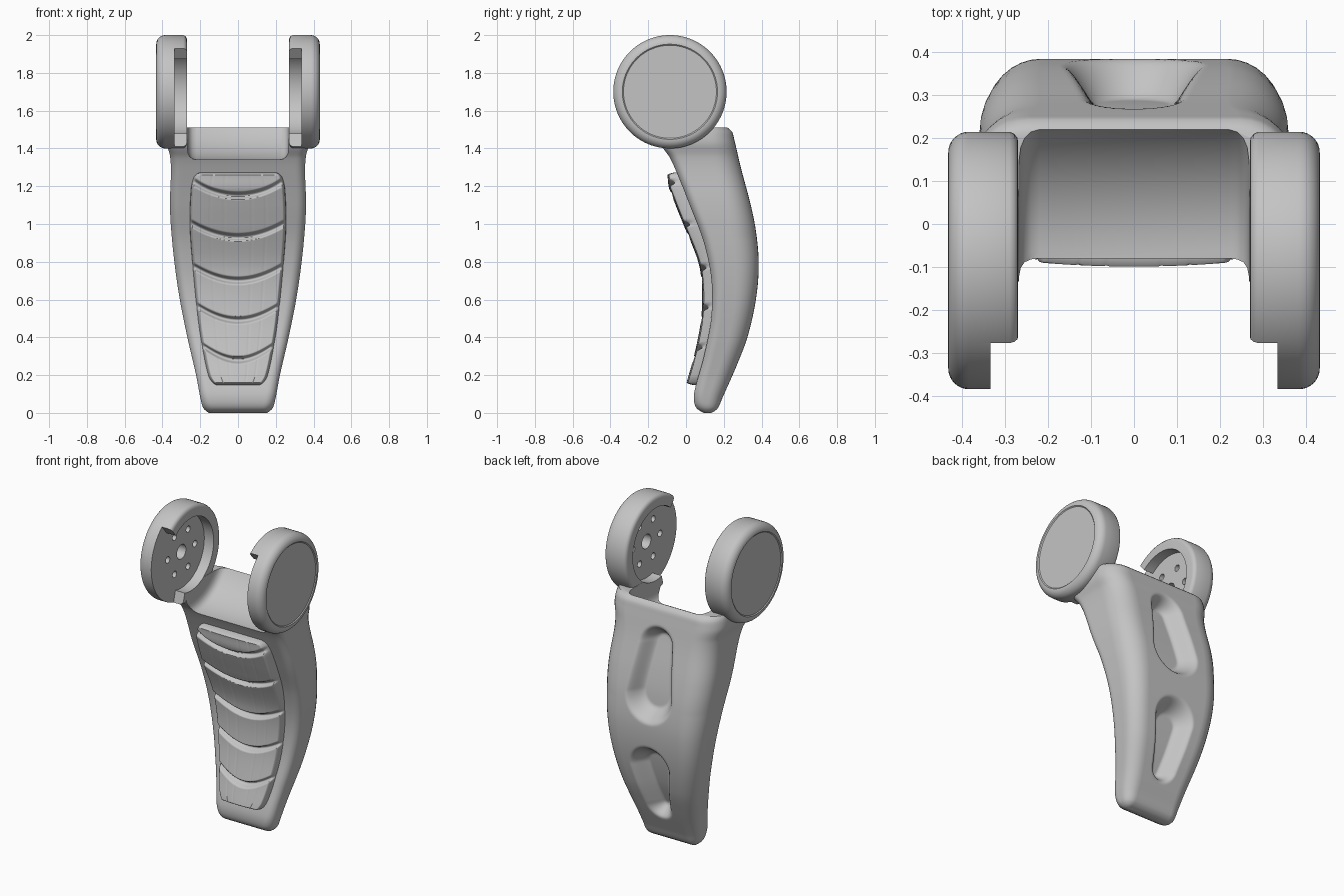
import bpy, bmesh, math

cube = bpy.data.objects.get("Cube")
if cube:
    bpy.data.objects.remove(cube, do_unlink=True)

# One grey for the whole model
GREY = bpy.data.materials.new("satin grey")
GREY.use_nodes = True
GREY.diffuse_color = (.55, .55, .55, 1)
GREY.node_tree.nodes["Principled BSDF"].inputs["Base Color"].default_value = (.55, .55, .55, 1)
AXLE_Y, AXLE_Z = -0.085, 1.70


def smooth(t):
    t = max(0.0, min(1.0, t))
    return t * t * (3 - 2 * t)


def curve(points):
    """Smooth interpolation through (position, value) points."""
    n = len(points)

    def slope(i):
        a, b = points[max(i - 1, 0)], points[min(i + 1, n - 1)]
        return (b[1] - a[1]) / (b[0] - a[0])

    def value(z):
        i = max(0, min(n - 2, sum(p[0] <= z for p in points) - 1))
        (z0, v0), (z1, v1) = points[i], points[i + 1]
        h = z1 - z0
        t = max(0.0, min(1.0, (z - z0) / h))
        s = smooth(t)
        return (v0 * (1 - s) + v1 * s + h * slope(i) * t * (1 - t) ** 2
                - h * slope(i + 1) * t * t * (1 - t))
    return value


def make(name, rows, wrap=False, caps=False):
    """Skin a list of equal rows of points."""
    bm = bmesh.new()
    grid = [[bm.verts.new(p) for p in row] for row in rows]
    n = len(grid[0])
    for a, b in zip(grid, grid[1:]):
        for j in range(n if wrap else n - 1):
            k = (j + 1) % n
            bm.faces.new((a[j], a[k], b[k], b[j]))
    if caps:
        bm.faces.new(grid[0][::-1])
        bm.faces.new(grid[-1])
    if wrap:
        bmesh.ops.recalc_face_normals(bm, faces=bm.faces)
    mesh = bpy.data.meshes.new(name)
    bm.to_mesh(mesh)
    bm.free()
    mesh.materials.append(GREY)
    obj = bpy.data.objects.new(name, mesh)
    bpy.context.collection.objects.link(obj)
    return obj


def lathe(name, profile, y=AXLE_Y, z=AXLE_Z, n=96):
    """Turn (x, radius) points about an axis along x."""
    turn = [2 * math.pi * i / n for i in range(n)]
    return make(name, [[(x, y + r * math.cos(a), z + r * math.sin(a)) for a in turn]
                       for x, r in profile], True, True)


def activate(obj):
    bpy.ops.object.select_all(action='DESELECT')
    obj.select_set(True)
    bpy.context.view_layer.objects.active = obj


def cut(obj, cutter):
    mod = obj.modifiers.new("cut", 'BOOLEAN')
    mod.operation, mod.solver, mod.object = 'DIFFERENCE', 'EXACT', cutter
    activate(obj)
    bpy.ops.object.modifier_apply(modifier=mod.name)


def shade(obj, angle=32):
    activate(obj)
    bpy.ops.object.shade_smooth_by_angle(angle=math.radians(angle))


# Side and front outlines of the handle
front = curve([(0, .095), (.02, .06), (.06, .043), (.12, .046), (.3, .095), (.5, .133), (.7, .135),
               (.9, .095), (1.1, .02), (1.25, -.04), (1.35, -.085), (1.42, -.13), (1.51, -.13)])
back = curve([(0, .135), (.02, .165), (.08, .193), (.25, .268), (.4, .325), (.6, .37), (.78, .385),
              (.95, .372), (1.1, .343), (1.3, .29), (1.45, .255), (1.49, .243), (1.51, .22)])
width = curve([(0, .155), (.02, .18), (.06, .195), (.2, .222), (.4, .268), (.6, .308), (.8, .337),
               (1, .356), (1.12, .36), (1.28, .355), (1.36, .36), (1.43, .378), (1.51, .375)])

# Tapered pockets in the back: lower z, upper z, lower radius, upper radius
POCKETS = [(.98, 1.27, .168, .125), (.26, .53, .095, .145)]


def pocket(x, z):
    d = 0
    for z0, z1, r0, r1 in POCKETS:
        t = max(0, min(1, (z - z0) / (z1 - z0)))
        r = r0 + (r1 - r0) * t
        d += smooth((r - math.hypot(x, z - z0 - (z1 - z0) * t)) / .085)
    return .09 * d


def section(z):
    f, b, w = front(z), back(z), width(z)
    rb, rf = min(.13, .45 * (b - f)), min(.05, .45 * (b - f))
    corners = [(w - rf, f + rf, rf, -90, 10), (w - rb, b - rb, rb, 0, 64),
               (rb - w, b - rb, rb, 90, 10), (rf - w, f + rf, rf, 180, 32)]
    pts = []
    for i, (cx, cy, r, start, steps) in enumerate(corners):
        for j in range(9):
            a = math.radians(start + 90 * j / 8)
            pts.append((cx + r * math.cos(a), cy + r * math.sin(a)))
        nx, ny, nr, ns, _ = corners[(i + 1) % 4]
        a = math.radians(ns)
        ex, ey = nx + nr * math.cos(a), ny + nr * math.sin(a)
        sx, sy = pts[-1]
        pts += [(sx + (ex - sx) * k / steps, sy + (ey - sy) * k / steps) for k in range(1, steps)]
    return [(x, y - (pocket(x, z) if y > (f + b) / 2 else 0), z) for x, y in pts]


body = make("handle_body", [section(1.51 * i / 150) for i in range(151)], True, True)

# Clearance for the filleted saddle between the side cups and for their recesses
half = [(.22, .36), (.24, .355), (.255, .343), (.264, .325), (.268, .30), (.269, .228), (.335, .228)]
clearance = lathe("clearance_cutter", [(-x, r) for x, r in half[::-1]] + half)
cut(body, clearance)
shade(body, 40)

# Cup with rounded rim and a shallow disc on its outer face
rim = [(.27, .275), (.272, .286), (.279, .295), (.29, .30), (.385, .30)]
rim += [(.385 + .048 * math.sin(a), .252 + .048 * math.cos(a))
        for a in (math.pi * k / 16 for k in range(1, 9))]
rim += [(.428, .246)]
cup = lathe("side_cup", rim)
cut(cup, clearance)

# Open the front of the cup's rim
sector = [(0, 0)] + [(.5 * math.cos(math.radians(a)), .5 * math.sin(math.radians(a)))
                     for a in range(130, 256, 25)]
opening = make("opening_cutter", [[(x, AXLE_Y + y, AXLE_Z + z) for y, z in sector]
                                  for x in (.2, .335)], True, True)
cut(cup, opening)

# Hub hole and six bolt holes in the recess floor
holes = [(0, 0, .045)] + [(.135 * math.cos(k * math.pi / 3), .135 * math.sin(k * math.pi / 3), .02)
                          for k in range(6)]
for y, z, r in holes:
    drill = lathe("hole_cutter", [(.3, r), (.40, r)], AXLE_Y + y, AXLE_Z + z, 24)
    cut(cup, drill)
    bpy.data.objects.remove(drill, do_unlink=True)
for helper in (clearance, opening):
    bpy.data.objects.remove(helper, do_unlink=True)

# Matching cup on the other side
mirror = cup.modifiers.new("mirror", 'MIRROR')
mirror.use_mirror_merge = False
activate(cup)
bpy.ops.object.modifier_apply(modifier=mirror.name)
shade(cup)

# Ribbed grip on the front, split into scales by curved grooves
grip_width = curve([(.145, .11), (.16, .135), (.2, .158), (.35, .19), (.5, .213), (.8, .243),
                    (1, .256), (1.18, .25), (1.24, .238), (1.265, .22), (1.275, .195)])
GROOVES = [.28, .49, .70, .93, 1.15]
CREASES = [.28, .58]


def grip_row(z):
    hw, row = grip_width(z), []
    swell = .022 * smooth((z - .75) / .25) * smooth((1.28 - z) / .1)
    for j in range(81):
        u = math.sin(math.pi * (j / 80 - .5))
        u = .5 * u + .5 * (j / 40 - 1)
        level = z - .08 * u * u
        gap = min(abs(level - g) for g in GROOVES)
        h = .053 - .01 * u * u + swell
        h -= .002 * (min(abs(abs(u) - c) for c in CREASES) < .02)
        h = .02 + swell + (h - .02 - swell) * smooth((gap - .003) / .02)
        edge = min((1 - abs(u)) * hw, z - .145, 1.275 - z)
        h = -.012 + (h + .012) * smooth(.35 + edge / .025) if edge > .0005 else -.012
        row.append((hw * u, front(z) - h, z))
    return row


grip = make("grip_pad", [grip_row(.145 + 1.13 * i / 280) for i in range(281)])
shade(grip, 50)
